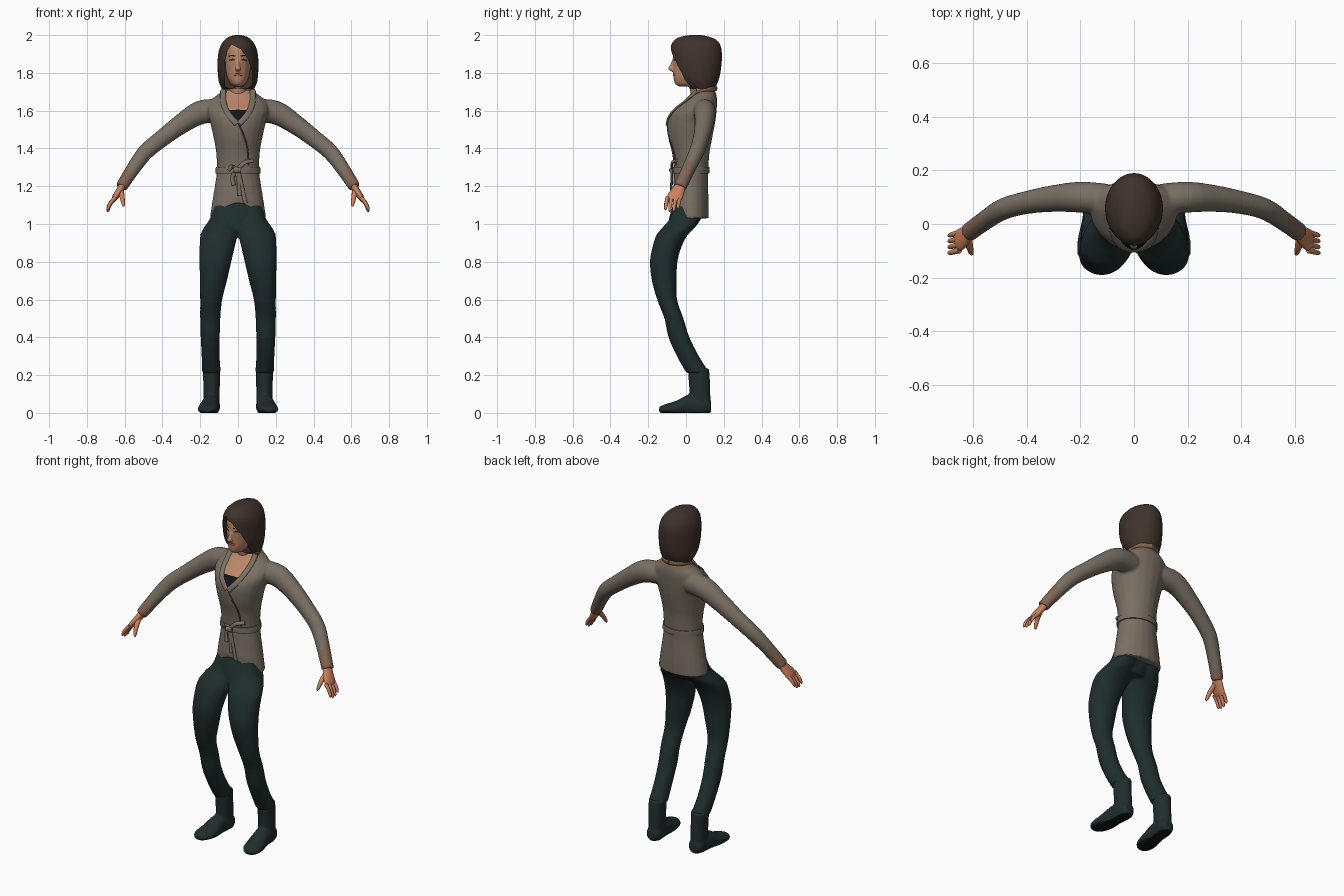
import bpy, bmesh, math
from mathutils import Vector
from mathutils.bvhtree import BVHTree

cube = bpy.data.objects.get("Cube")
if cube:
    bpy.data.objects.remove(cube)

X, Y, Z = Vector((1, 0, 0)), Vector((0, 1, 0)), Vector((0, 0, 1))


def material(name, *rgb):
    mat = bpy.data.materials.new(name)
    mat.use_nodes = True
    mat.diffuse_color = (*rgb, 1)
    mat.node_tree.nodes["Principled BSDF"].inputs["Base Color"].default_value = (*rgb, 1)
    return mat


KNIT = material("taupe knit", .19, .16, .125)
WARM = material("warm taupe", .22, .13, .085)
SEAM = material("dark taupe", .1, .083, .066)
DENIM = material("dark teal denim", .014, .027, .027)
BOOT = material("dark slate leather", .015, .026, .029)
SOLE = material("black sole", .006, .008, .009)
HAIR = material("dark brown hair", .05, .032, .024)
SKIN = material("face skin", .5, .24, .14)
HAND = material("hand skin", .6, .22, .105)
LIPS = material("muted red lips", .3, .1, .07)


def spline(rings, steps):
    """Smoothly interpolate rings given as equal-length number tuples."""
    out = []
    for i in range(len(rings) - 1):
        a, b, c, d = (rings[max(0, min(len(rings) - 1, i + k))] for k in (-1, 0, 1, 2))
        for s in range(steps):
            t = s / steps
            out.append([q + t / 2 * (r - p + t * (2 * p - 5 * q + 4 * r - w + t * (3 * (q - r) + w - p)))
                        for p, q, r, w in zip(a, b, c, d)])
    return out + [list(rings[-1])]


def add_loft(bm, rings, axes=None, ref=Y, sides=20, steps=4):
    """Skin elliptical rings (x, y, z, radius u, radius v) along a path."""
    rings = spline(rings, steps)
    centres = [Vector(r[:3]) for r in rings]
    loops = []
    for i, ring in enumerate(rings):
        if axes:
            u, v = axes
        else:
            t = (centres[min(i + 1, len(rings) - 1)] - centres[max(i - 1, 0)]).normalized()
            u = (ref - t * ref.dot(t)).normalized()
            v = t.cross(u)
        angles = [math.tau * k / sides for k in range(sides)]
        loops.append([bm.verts.new(centres[i] + u * (max(ring[3], .001) * math.cos(a))
                                   + v * (max(ring[4], .001) * math.sin(a))) for a in angles])
    for low, high in zip(loops, loops[1:]):
        for k in range(sides):
            n = (k + 1) % sides
            bm.faces.new((low[k], low[n], high[n], high[k]))
    bm.faces.new(loops[0][::-1])
    bm.faces.new(loops[-1])


def bake(obj):
    graph = bpy.context.evaluated_depsgraph_get()
    mesh = bpy.data.meshes.new_from_object(obj.evaluated_get(graph))
    obj.modifiers.clear()
    obj.data = mesh


def finish(obj, mats, rule=None):
    mesh = obj.data
    mesh.materials.clear()
    for mat in mats:
        mesh.materials.append(mat)
    for face in mesh.polygons:
        face.material_index = rule(face.center, face.normal) if rule else 0
    mesh.shade_smooth()
    mesh.set_sharp_from_angle(angle=math.radians(50))
    return obj


def part(name, mats, lofts, voxel=0, rule=None, shape=None):
    """Make one object of (rings, options) lofts, fused if a voxel size is given."""
    bm = bmesh.new()
    for rings, options in lofts:
        add_loft(bm, rings, **options)
    bmesh.ops.recalc_face_normals(bm, faces=bm.faces)
    mesh = bpy.data.meshes.new(name)
    bm.to_mesh(mesh)
    bm.free()
    obj = bpy.data.objects.new(name, mesh)
    bpy.context.collection.objects.link(obj)
    if voxel:
        fuse = obj.modifiers.new("fuse", 'REMESH')
        fuse.mode, fuse.voxel_size = 'VOXEL', voxel
        soft = obj.modifiers.new("soften", 'SMOOTH')
        soft.factor, soft.iterations = .5, 4
        bake(obj)
    if shape:
        for v in obj.data.vertices:
            shape(v.co)
    return finish(obj, mats, rule)


def flip(rings):
    return [(-r[0], *r[1:]) for r in rings]


def both(rings, **options):
    return [(rings, options), (flip(rings), options)]


def body(rows):
    """Level rings from (height, front, back, half width)."""
    return [(0, (f + b) / 2, z, w, (b - f) / 2) for z, f, b, w in rows]


FLAT = dict(axes=(X, Y))

# Cardigan: torso and sleeves fused, with neckline and cuffs coloured
torso = body([(1.03, -.07, .12, .15), (1.12, -.072, .12, .136), (1.22, -.066, .116, .12),
              (1.29, -.064, .118, .112), (1.38, -.075, .125, .116), (1.46, -.095, .14, .13),
              (1.54, -.1, .155, .148), (1.6, -.075, .162, .163), (1.65, -.015, .165, .15),
              (1.69, .025, .16, .1), (1.71, .035, .15, .07)])
sleeve = [(.1, .09, 1.6, .06, .062), (.2, .1, 1.59, .058, .063), (.3, .095, 1.53, .05, .053),
          (.4, .08, 1.455, .043, .046), (.49, .055, 1.38, .04, .043),
          (.56, .01, 1.285, .036, .037), (.618, -.032, 1.195, .036, .032)]


def knit_rule(c, n):
    if n.y < .1 and c.z > 1.535 and abs(c.x) < min(.065, .7 * (c.z - 1.53)):
        return 2 if c.z < 1.605 else 3
    if abs(c.x) > .575 or (c.z > 1.685 and c.y > .02):
        return 1
    return 0


def arch_hem(co):
    if co.y < .02 and co.z < 1.15 and abs(co.x) < .12:
        co.z += .08 * (1 - (co.x / .12) ** 2) * (1.15 - co.z) / .12


cardigan = part("cardigan", [KNIT, WARM, SOLE, SKIN], [(torso, FLAT)] + both(sleeve),
                voxel=.008, rule=knit_rule, shape=arch_hem)


def surface_of(obj):
    tree = BVHTree.FromPolygons([v.co for v in obj.data.vertices],
                                [tuple(f.vertices) for f in obj.data.polygons])

    def ribbon(points, width, thick=.004, lift=0):
        """Path rings laid on the front of the object from (x, z) points."""
        rings = []
        for x, z in points:
            hit = tree.ray_cast(Vector((x, -1, z)), Y)[0]
            rings.append((x, (hit.y if hit else 0) - lift, z, width, thick))
        return rings
    return ribbon


on_knit = surface_of(cardigan)

# Collar, wrap edge, belt and bow
lapel = [(.078, .055, 1.705, .016, .012)] + on_knit(
    [(.078, 1.665), (.07, 1.62), (.045, 1.575), (.006, 1.53)], .016, .008)
part("lapels", [KNIT], both(lapel, ref=X, sides=12))
nape = [(-.078, .055, 1.705, .016, .012), (-.06, .125, 1.715, .016, .012),
        (0, .155, 1.718, .016, .012)]
part("collar_back", [WARM], both(nape, ref=Z, sides=12))
part("wrap_edge", [SEAM], [(on_knit([(.0, 1.535), (.03, 1.47), (.05, 1.4), (.058, 1.31)], .004),
                            dict(ref=X, sides=8))])
part("belt", [KNIT], [(body([(1.268, -.072, .123, .12), (1.285, -.073, .124, .119),
                            (1.302, -.072, .124, .117)]), FLAT)])
bow = [[(-.05, 1.285), (-.03, 1.305), (-.005, 1.285)], [(-.005, 1.285), (.035, 1.325), (.08, 1.335)],
       [(-.005, 1.28), (-.03, 1.25), (-.022, 1.205)], [(0, 1.28), (.022, 1.19), (.04, 1.11)],
       [(-.008, 1.28), (.004, 1.23), (.008, 1.15)]]
part("belt_bow", [KNIT], [(on_knit(p, .011, .006, .012), dict(ref=Vector((1, 0, -.5)), sides=10))
                          for p in bow]
     + [(on_knit([(-.022, 1.285), (-.005, 1.285), (.014, 1.285)], .015, .012, .014), dict(ref=Z))])

# Trousers
leg = [(.07, .02, 1.1, .06, .075), (.075, -.002, 1.03, .073, .083), (.092, -.04, .98, .09, .086),
       (.101, -.075, .94, .099, .083), (.11, -.1, .88, .094, .077), (.12, -.118, .8, .085, .073),
       (.13, -.115, .7, .072, .066), (.142, -.1, .6, .059, .053), (.147, -.064, .5, .054, .051),
       (.147, -.037, .4, .051, .056), (.145, .01, .3, .048, .059), (.14, .064, .21, .05, .062)]
hips = [(0, .02, 1.14, .11, .075), (0, .0, 1.05, .13, .085), (0, -.03, .97, .09, .07)]
part("trousers", [DENIM], [(hips, FLAT)] + both(leg, **FLAT), voxel=.009)

# Boots
shaft = [(.14, .066, .235, .046, .057), (.14, .072, .14, .044, .056), (.14, .075, .03, .042, .056)]
foot = [(.14, .133, .035, .028, .03), (.14, .1, .035, .045, .05), (.146, .02, .04, .047, .058),
        (.154, -.05, .025, .055, .04), (.162, -.11, .02, .05, .026), (.165, -.142, .017, .025, .015)]


def ground(co):
    co.z = max(co.z, 0)


for side, turn in (("left", list), ("right", flip)):
    part(side + "_boot", [BOOT, SOLE],
         [(turn(shaft), FLAT), (turn(foot), dict(axes=(X, Z)))], voxel=.007, shape=ground,
         rule=lambda c, n: int(c.z < .02 and n.z < -.6))

    # Hands with four fingers and a thumb
    palm = [(.605, -.022, 1.215, .025, .02), (.625, -.04, 1.18, .034, .019),
            (.648, -.058, 1.145, .041, .017), (.66, -.066, 1.125, .036, .012)]
    digits = [(palm, {})]
    for k in range(4):
        y, drop = -.032 - .022 * k, (.05, .064, .066, .056)[k]
        digits.append(([(.65, y, 1.14, .011, .011), (.674, y - .006, 1.14 - drop / 2, .01, .01),
                        (.688, y - .01, 1.14 - drop, .008, .008),
                        (.69, y - .011, 1.135 - drop - .006, .003, .003)], dict(sides=10)))
    digits.append(([(.62, -.055, 1.175, .016, .014), (.613, -.088, 1.14, .013, .012),
                    (.607, -.108, 1.105, .009, .009), (.605, -.112, 1.092, .003, .003)],
                   dict(sides=10, ref=X)))
    part(side + "_hand", [HAND], [(turn(r), o) for r, o in digits])

# Head, neck and nose fused
skull = body([(1.728, -.035, .06, .022), (1.742, -.058, .08, .04), (1.775, -.066, .1, .057),
              (1.82, -.068, .13, .066), (1.88, -.07, .14, .07), (1.94, -.06, .14, .066),
              (1.98, -.01, .1, .04)])
neck = [(0, .09, 1.63, .06, .055), (0, .075, 1.69, .05, .05), (0, .055, 1.78, .046, .05)]
nose = [(0, -.064, 1.875, .006, .006), (0, -.074, 1.84, .01, .012),
        (0, -.08, 1.82, .015, .015), (0, -.066, 1.806, .008, .008)]
head = part("head", [SKIN], [(skull, FLAT), (neck, FLAT), (nose, FLAT)], voxel=.005)
on_face = surface_of(head)

# Painted face details
flat = dict(ref=Z, sides=10)
part("eyes", [HAIR], both(on_face([(.018, 1.868), (.031, 1.871), (.045, 1.867)], .004, .002), **flat))
part("eyebrows", [HAIR], both(on_face([(.015, 1.888), (.032, 1.893), (.05, 1.886)], .003, .002), **flat))
part("lips", [LIPS], [(on_face([(-.022, 1.789), (0, 1.792), (.022, 1.789)], .006, .003), flat)])

# Bobbed hair with a swept fringe cut around the face
hair = part("hair", [HAIR], [(body([
    (1.715, .01, .15, .085), (1.75, -.03, .168, .1), (1.8, -.06, .182, .107), (1.88, -.077, .19, .107),
    (1.94, -.08, .184, .094), (1.975, -.06, .16, .07), (1.992, -.025, .12, .045),
    (2, .02, .08, .016)]), dict(axes=(X, Y), sides=40))])
outline = [(-.07, 1.66), (-.072, 1.85), (-.055, 1.92), (-.035, 1.95), (.015, 1.925),
           (.055, 1.87), (.077, 1.8), (.074, 1.66)]
bm = bmesh.new()
face = bm.faces.new([bm.verts.new((x, -.3, z)) for x, z in outline])
moved = bmesh.ops.extrude_face_region(bm, geom=[face])["geom"]
bmesh.ops.translate(bm, vec=Y * .32, verts=[g for g in moved if isinstance(g, bmesh.types.BMVert)])
bmesh.ops.recalc_face_normals(bm, faces=bm.faces)
cut_mesh = bpy.data.meshes.new("fringe_cutter")
bm.to_mesh(cut_mesh)
bm.free()
cutter = bpy.data.objects.new("fringe_cutter", cut_mesh)
bpy.context.collection.objects.link(cutter)
cutter.hide_render = True
cut = hair.modifiers.new("fringe", 'BOOLEAN')
cut.operation, cut.solver, cut.object = 'DIFFERENCE', 'EXACT', cutter
bake(hair)
finish(hair, [HAIR])
bpy.data.objects.remove(cutter)
